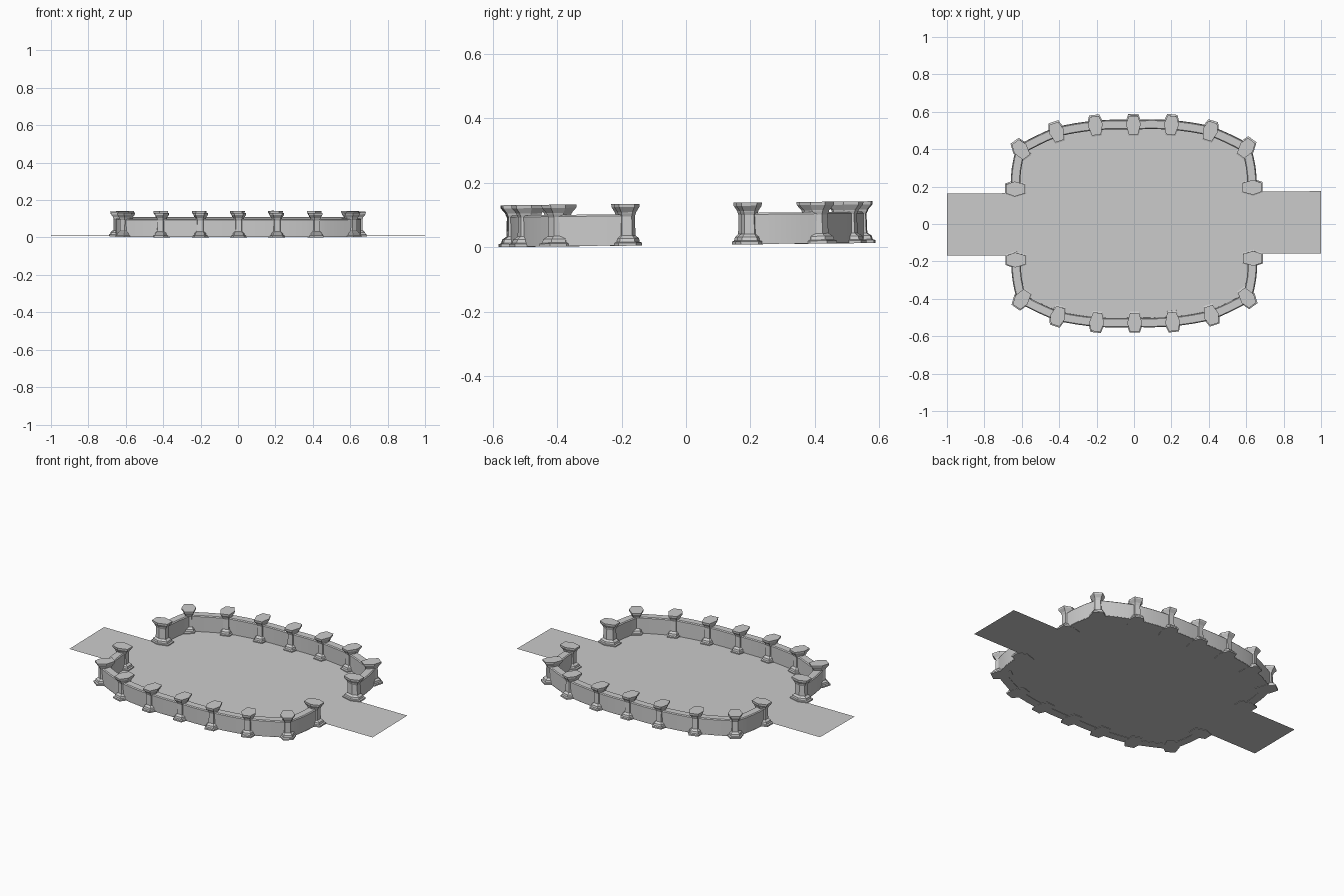
import bpy, bmesh, math
from mathutils import Vector, Matrix

if "Cube" in bpy.data.objects:
    bpy.data.objects.remove(bpy.data.objects["Cube"])

# The whole arena sits very slightly turned and tilted
PLACE = (Matrix.Translation((0, 0.003, 0.0095))
         @ Matrix.Rotation(0.011, 4, 'X') @ Matrix.Rotation(0.0065, 4, 'Z'))

# Post stations of one quarter: x, y, outward angle in degrees
QUARTER = [(0.632, 0.19, 0), (0.602, 0.40, 54), (0.41, 0.492, 72), (0.203, 0.525, 84)]
STATIONS = (QUARTER + [(0, 0.527, 90)]
            + [(-x, y, 180 - a) for x, y, a in reversed(QUARTER)])


def make(name, bm, smooth=False):
    bmesh.ops.recalc_face_normals(bm, faces=bm.faces)
    bm.transform(PLACE)
    me = bpy.data.meshes.new(name)
    bm.to_mesh(me)
    bm.free()
    ob = bpy.data.objects.new(name, me)
    bpy.context.collection.objects.link(ob)
    if smooth:
        bpy.ops.object.select_all(action='DESELECT')
        ob.select_set(True)
        bpy.context.view_layer.objects.active = ob
        bpy.ops.object.shade_smooth_by_angle(angle=math.radians(30))
    return ob


def loft(bm, rings):
    rows = [[bm.verts.new(p) for p in r] for r in rings]
    n = len(rows[0])
    for a, b in zip(rows, rows[1:]):
        for i in range(n):
            bm.faces.new((a[i], a[(i + 1) % n], b[(i + 1) % n], b[i]))
    bm.faces.new(rows[0])
    bm.faces.new(rows[-1])


# Path of one side wall, each bay bulging a little outward
path = []
for i in range(len(STATIONS) - 1):
    a, b = Vector(STATIONS[i][:2]), Vector(STATIONS[i + 1][:2])
    d = (b - a).normalized()
    out = Vector((d.y, -d.x))
    bulge = 0.009 if i in (0, len(STATIONS) - 2) else 0.004
    for k in range(4):
        t = k / 4
        path.append(a.lerp(b, t) + out * bulge * 4 * t * (1 - t))
path.append(Vector(STATIONS[-1][:2]))


def offset(i, dist):
    d1 = (path[i] - path[max(i - 1, 0)]).normalized()
    d2 = (path[min(i + 1, len(path) - 1)] - path[i]).normalized()
    d = (d1 + d2).normalized()
    cos = d.dot(d2 if d2.length else d1)
    return path[i] + Vector((d.y, -d.x)) * dist / cos


# Floor sheet with the two entrance ramps
half = [(1, 0.166), (0.656, 0.166)]
half += [tuple(offset(i, 0.026)) for i in range(len(path))]
half += [(-0.656, 0.166), (-1, 0.166)]
bm = bmesh.new()
bm.faces.new([bm.verts.new((x, y, 0)) for x, y in half + [(x, -y) for x, y in reversed(half)]])
make("arena_floor", bm)

# Curved low walls
SECTION = [(0.025, -0.002), (0.025, 0.090), (0.020, 0.095),
           (-0.020, 0.095), (-0.025, 0.090), (-0.025, -0.002)]
for sy, side in ((1, "back"), (-1, "front")):
    bm = bmesh.new()
    rings = []
    for i in range(len(path)):
        pts = [(offset(i, o), z) for o, z in SECTION]
        rings.append([(p.x, p.y * sy, z) for p, z in pts])
    loft(bm, rings)
    make(side + "_wall", bm, True)

# Hexagonal posts with flared base and cap
PLAN = [(0.05, 0.024), (0.005, 0.040), (-0.05, 0.024),
        (-0.05, -0.024), (0.005, -0.040), (0.05, -0.024)]
PROFILE = [(1.14, -0.003), (1.14, 0.006), (0.98, 0.009), (0.92, 0.020), (0.66, 0.029),
           (0.62, 0.088), (0.70, 0.097), (0.72, 0.101), (0.98, 0.117), (1.0, 0.127)]
for sy, side in ((1, "back"), (-1, "front")):
    for n, (x, y, ang) in enumerate(STATIONS):
        bm = bmesh.new()
        loft(bm, [[(u * s, v * s, z) for u, v in PLAN] for s, z in PROFILE])
        bm.transform(Matrix.Translation((x, y * sy, 0))
                     @ Matrix.Rotation(math.radians(ang * sy), 4, 'Z'))
        make(f"{side}_post_{n + 1}", bm)
